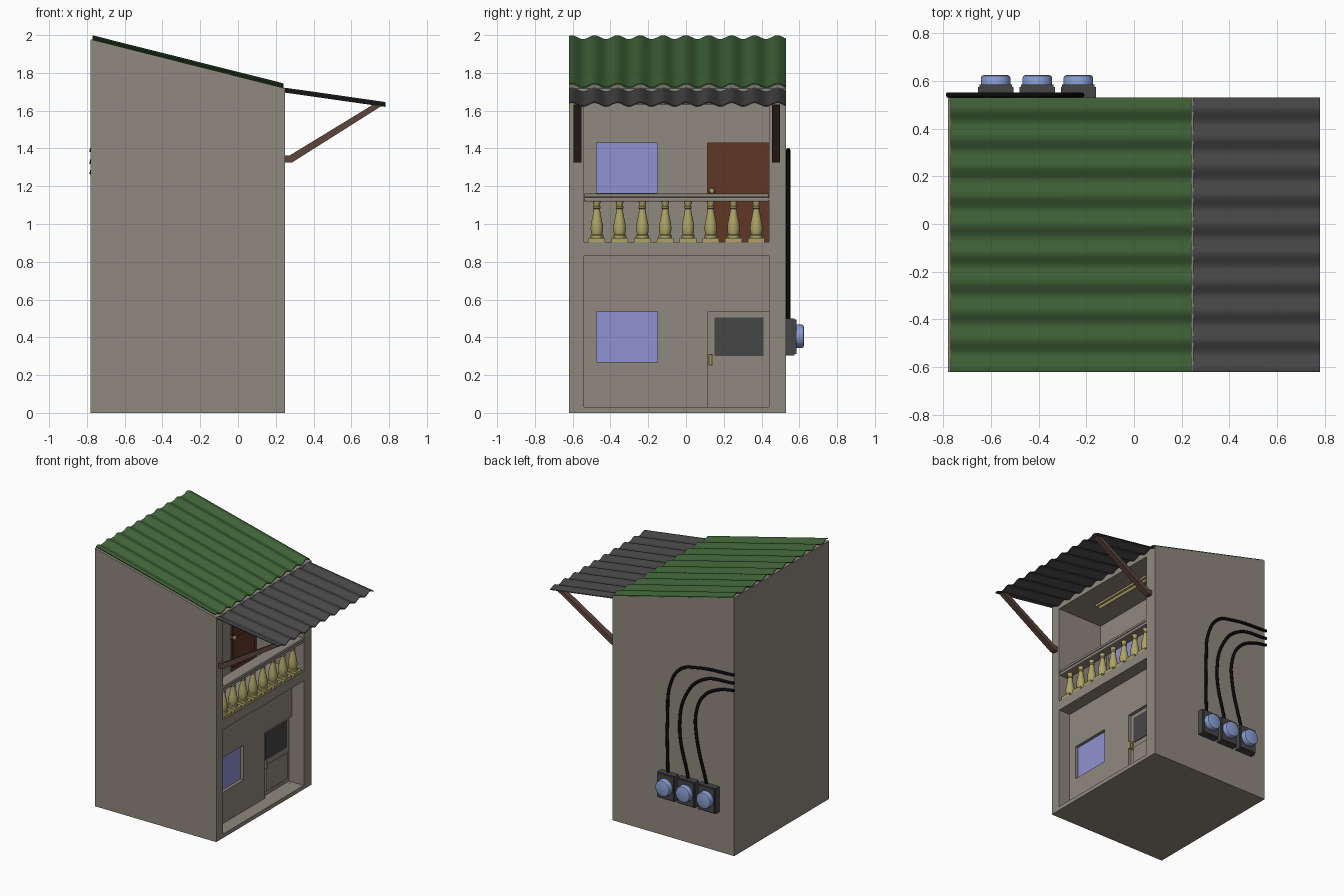
import bpy, bmesh, math
from mathutils import Vector, Matrix

if "Cube" in bpy.data.objects:
    bpy.data.objects.remove(bpy.data.objects["Cube"])


def mat(name, r, g, b):
    m = bpy.data.materials.new(name)
    m.diffuse_color = (r, g, b, 1)
    m.use_nodes = True
    m.node_tree.nodes["Principled BSDF"].inputs["Base Color"].default_value = m.diffuse_color
    return m


WALL = mat("concrete", .275, .25, .21)
GREEN = mat("green_sheet", .05, .125, .038)
DARK = mat("dark_grey", .062, .062, .064)
DOOR = mat("door_brown", .115, .037, .018)
BEAM = mat("beam_brown", .11, .06, .045)
BRASS = mat("ochre", .42, .37, .135)
PANE = mat("window_violet", .28, .29, .65)
GLASS = mat("meter_glass", .25, .34, .65)
BLACK = mat("cable_black", .003, .003, .003)


def finish(name, bm, material, smooth=False):
    bmesh.ops.recalc_face_normals(bm, faces=bm.faces)
    me = bpy.data.meshes.new(name)
    bm.to_mesh(me)
    bm.free()
    if smooth:
        me.shade_smooth()
        me.set_sharp_from_angle(angle=math.radians(40))
    me.materials.append(material)
    ob = bpy.data.objects.new(name, me)
    bpy.context.collection.objects.link(ob)
    return ob


def box(name, x, y, z, material, bevel=0):
    """Box from three (min, max) ranges."""
    bm = bmesh.new()
    lo, hi = Vector((x[0], y[0], z[0])), Vector((x[1], y[1], z[1]))
    bmesh.ops.create_cube(bm, size=1, matrix=Matrix.Translation((lo + hi) / 2)
                          @ Matrix.Diagonal((*(hi - lo), 1)))
    if bevel:
        bmesh.ops.bevel(bm, geom=bm.edges[:], offset=bevel, segments=2,
                        profile=.5, affect='EDGES')
    return finish(name, bm, material)


def prism(name, pts, y0, y1, material):
    """Extrude an (x, z) outline along y."""
    bm = bmesh.new()
    f = bm.faces.new([bm.verts.new((x, y0, z)) for x, z in pts])
    ext = bmesh.ops.extrude_face_region(bm, geom=[f])
    bmesh.ops.translate(bm, vec=(0, y1 - y0, 0),
                        verts=[v for v in ext['geom'] if isinstance(v, bmesh.types.BMVert)])
    return finish(name, bm, material)


def lathe(name, profile, loc, material, axis='Z', n=20):
    """Revolve (radius, height) points around z or y."""
    bm = bmesh.new()
    rings = [[bm.verts.new((r * math.cos(2 * math.pi * k / n),
                            r * math.sin(2 * math.pi * k / n), h)) for k in range(n)]
             for r, h in profile]
    for a, b in zip(rings, rings[1:]):
        for k in range(n):
            bm.faces.new((a[k], a[(k + 1) % n], b[(k + 1) % n], b[k]))
    bm.faces.new(rings[0][::-1])
    bm.faces.new(rings[-1])
    if axis == 'Y':
        bmesh.ops.rotate(bm, verts=bm.verts, matrix=Matrix.Rotation(-math.pi / 2, 3, 'X'))
    if axis == 'X':
        bmesh.ops.rotate(bm, verts=bm.verts, matrix=Matrix.Rotation(math.pi / 2, 3, 'Y'))
    bmesh.ops.translate(bm, verts=bm.verts, vec=loc)
    return finish(name, bm, material, True)


def corrugated(name, p0, p1, material, amp=.01, thick=.006, period=.121):
    """Wavy sheet between two (x, z) ends, waves running along y."""
    bm = bmesh.new()
    n = 116
    rows = []
    for i in range(n + 1):
        y = -.62 + 1.15 * i / n
        w = amp * math.cos(2 * math.pi * y / period)
        rows.append([bm.verts.new((x, y, z + w + t)) for (x, z), t in
                     ((p0, 0), (p1, 0), (p1, thick), (p0, thick))])
    for a, b in zip(rows, rows[1:]):
        for k in range(4):
            bm.faces.new((a[k], a[(k + 1) % 4], b[(k + 1) % 4], b[k]))
    bm.faces.new(rows[0])
    bm.faces.new(rows[-1])
    return finish(name, bm, material, True)


# House body with recesses cut into the +x face
F = .25
YO, WIN, DR = (-.54, .44), (-.475, -.15), (.115, .44)
G, U = F - .10, F - .39          # lower and upper back wall planes
body = prism("house_body", [(-.78, 0), (F, 0), (F, 1.718), (-.78, 1.978)], -.62, .53, WALL)
cuts = [((G, .4), YO, (.03, .83)),
        ((U, .4), YO, (.905, 1.67)),
        ((G - .03, G + .05), WIN, (.27, .535)),
        ((G - .025, G + .05), (DR[0], .4399), (.0301, .535)),
        ((U - .03, U + .05), WIN, (1.165, 1.43)),
        ((U - .02, U + .05), (DR[0], .4399), (.9051, 1.43))]
cutters = []
for c in cuts:
    k = box("cutter", *c, WALL)
    k.hide_render = True
    cutters.append(k)
    m = body.modifiers.new("recess", 'BOOLEAN')
    m.operation, m.solver, m.object = 'DIFFERENCE', 'EXACT', k
bpy.context.view_layer.update()
dg = bpy.context.evaluated_depsgraph_get()
me = bpy.data.meshes.new_from_object(body.evaluated_get(dg))
body.modifiers.clear()
body.data = me
me.materials.clear()
me.materials.append(WALL)
for p in me.polygons:
    p.material_index = 0
for k in cutters:
    bpy.data.objects.remove(k)

# Window panes
for nm, x, z in (("lower", G, (.27, .535)), ("upper", U, (1.165, 1.43))):
    box(nm + "_window_pane", (x - .031, x - .024), WIN, z, PANE)

# Lower door: glazed top, framed bottom, pull handle
dx = G - .025
box("lower_door_glass", (dx - .002, dx + .004), (.15, .41), (.30, .505), DARK)
box("lower_door_panel", (dx - .002, dx + .006), (.15, .41), (.06, .26), WALL)
box("door_handle_plate", (dx, dx + .008), (.12, .142), (.25, .312), BRASS)
box("door_handle_grip", (dx + .018, dx + .03), (.124, .138), (.253, .309), BRASS)
for z in (.257, .297):
    box("door_handle_stem", (dx, dx + .022), (.126, .136), (z, z + .009), BRASS)

# Upper door: brown slab with two raised panels and a knob
ux = U - .02
box("upper_door", (ux - .002, ux + .008), (.115, .4395), (.9055, 1.4295), DOOR)
for z in ((.935, 1.155), (1.185, 1.40)):
    box("upper_door_panel", (ux, ux + .014), (.148, .41), z, DOOR)
lathe("upper_door_knob", [(.006, 0), (.006, .015), (.014, .02), (.017, .03), (.012, .04), (.003, .043)],
      (ux + .006, .137, 1.175), BRASS, 'X', 14)

# Balcony rail and bottle balusters
box("rail_lower", (.165, .245), YO, (1.118, 1.142), WALL, .006)
box("rail_upper", (.155, .25), YO, (1.140, 1.162), WALL, .008)
PROFILE = [(.034, .926), (.036, .932), (.034, .940), (.028, .944), (.031, .955), (.033, .975),
           (.031, 1.0), (.025, 1.03), (.019, 1.06), (.016, 1.08), (.020, 1.084), (.020, 1.092),
           (.016, 1.096), (.018, 1.108), (.022, 1.12)]
for i in range(8):
    y = -.472 + .1206 * i
    box("baluster_base", (.158, .248), (y - .044, y + .044), (.904, .927), BRASS)
    lathe("baluster", PROFILE, (.203, y, 0), BRASS)

# Ceiling lamp
box("lamp_housing", (.04, .085), (-.33, .23), (1.655, 1.672), BRASS)
lathe("lamp_tube", [(.012, -.31), (.012, .21)], (.062, 0, 1.645), BRASS, 'Y', 12)

# Roof and awning sheets
corrugated("roof_sheet", (-.77, 1.983), (.24, 1.729), GREEN)
corrugated("awning_sheet", (.245, 1.706), (.78, 1.630), DARK)

# Awning struts
STRUT = [(.245, 1.325), (.285, 1.325), (.765, 1.628), (.715, 1.632), (.272, 1.362), (.245, 1.362)]
for y in (-.575, .477):
    prism("awning_strut", STRUT, y - .021, y + .021, BEAM)

# Electric meters on the +y wall
for x in (-.58, -.405, -.233):
    box("meter_box", (x - .074, x + .074), (.525, .575), (.305, .5), DARK)
    box("meter_front", (x - .068, x + .068), (.57, .584), (.312, .494), DARK)
    lathe("meter_glass", [(.062, 0), (.062, .03), (.058, .039), (.05, .042)],
          (x, .582, .405), GLASS, 'Y', 28)

# Cables curving from the meters to the corner
PATHS = [[(-.225, .49), (-.222, .92), (-.25, 1.19), (-.335, 1.32), (-.47, 1.365), (-.785, 1.392)],
         [(-.40, .49), (-.325, .88), (-.383, 1.14), (-.527, 1.29), (-.785, 1.33)],
         [(-.555, .49), (-.465, .86), (-.465, 1.02), (-.53, 1.165), (-.654, 1.245), (-.785, 1.275)]]
for path in PATHS:
    cu = bpy.data.curves.new("meter_cable", 'CURVE')
    cu.dimensions = '3D'
    cu.bevel_depth, cu.bevel_resolution, cu.resolution_u = .011, 2, 8
    cu.use_fill_caps = True
    sp = cu.splines.new('BEZIER')
    sp.bezier_points.add(len(path) - 1)
    for bp, (x, z) in zip(sp.bezier_points, path):
        bp.co = (x, .541, z)
        bp.handle_left_type = bp.handle_right_type = 'AUTO'
    cu.materials.append(BLACK)
    bpy.context.collection.objects.link(bpy.data.objects.new("meter_cable", cu))
